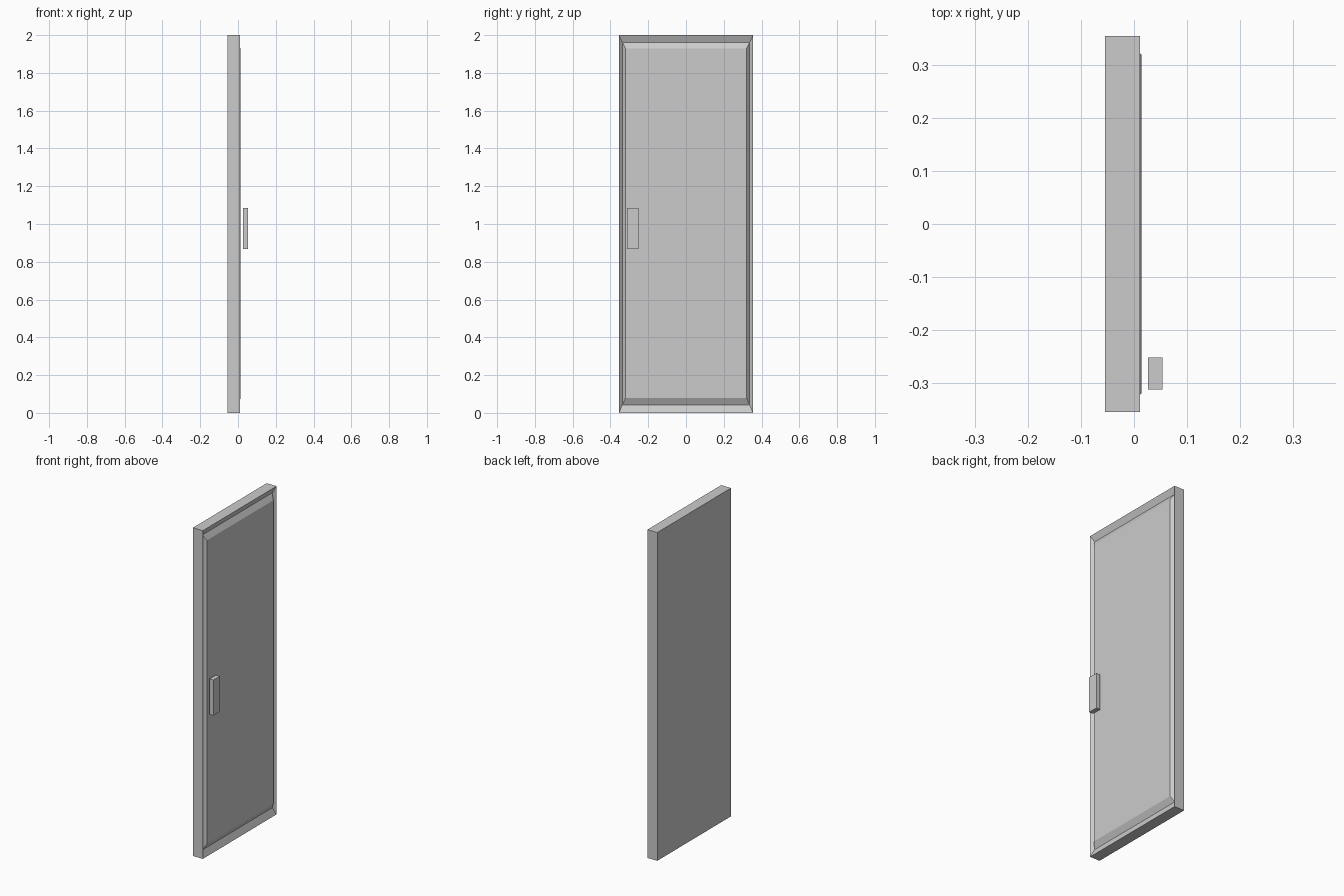
import bpy, bmesh

if "Cube" in bpy.data.objects:
    bpy.data.objects.remove(bpy.data.objects["Cube"])


def make_object(name, bm):
    bmesh.ops.recalc_face_normals(bm, faces=bm.faces)
    mesh = bpy.data.meshes.new(name)
    bm.to_mesh(mesh)
    bm.free()
    obj = bpy.data.objects.new(name, mesh)
    bpy.context.collection.objects.link(obj)


def stacked_rings(name, rings):
    """Join rectangles (x, y0, y1, z0, z1) in sequence and cap both ends."""
    bm = bmesh.new()
    loops = [[bm.verts.new((x, y, z)) for y, z in
              ((y0, z0), (y1, z0), (y1, z1), (y0, z1))]
             for x, y0, y1, z0, z1 in rings]
    for a, b in zip(loops, loops[1:]):
        for i in range(4):
            j = (i + 1) % 4
            bm.faces.new((a[i], a[j], b[j], b[i]))
    bm.faces.new(loops[0])
    bm.faces.new(loops[-1])
    make_object(name, bm)


# Door leaf: flat back, square edge, V groove, slightly raised panel
stacked_rings("door_panel", [
    (-0.055, -0.355, 0.355, 0.0, 2.0),
    (0.0115, -0.355, 0.355, 0.0, 2.0),
    (-0.005, -0.337, 0.337, 0.043, 1.962),
    (0.0145, -0.320, 0.320, 0.079, 1.928),
])

# Handle plate standing just off the face
stacked_rings("door_handle", [
    (0.0265, -0.313, -0.252, 0.868, 1.085),
    (0.0535, -0.313, -0.252, 0.868, 1.085),
])
